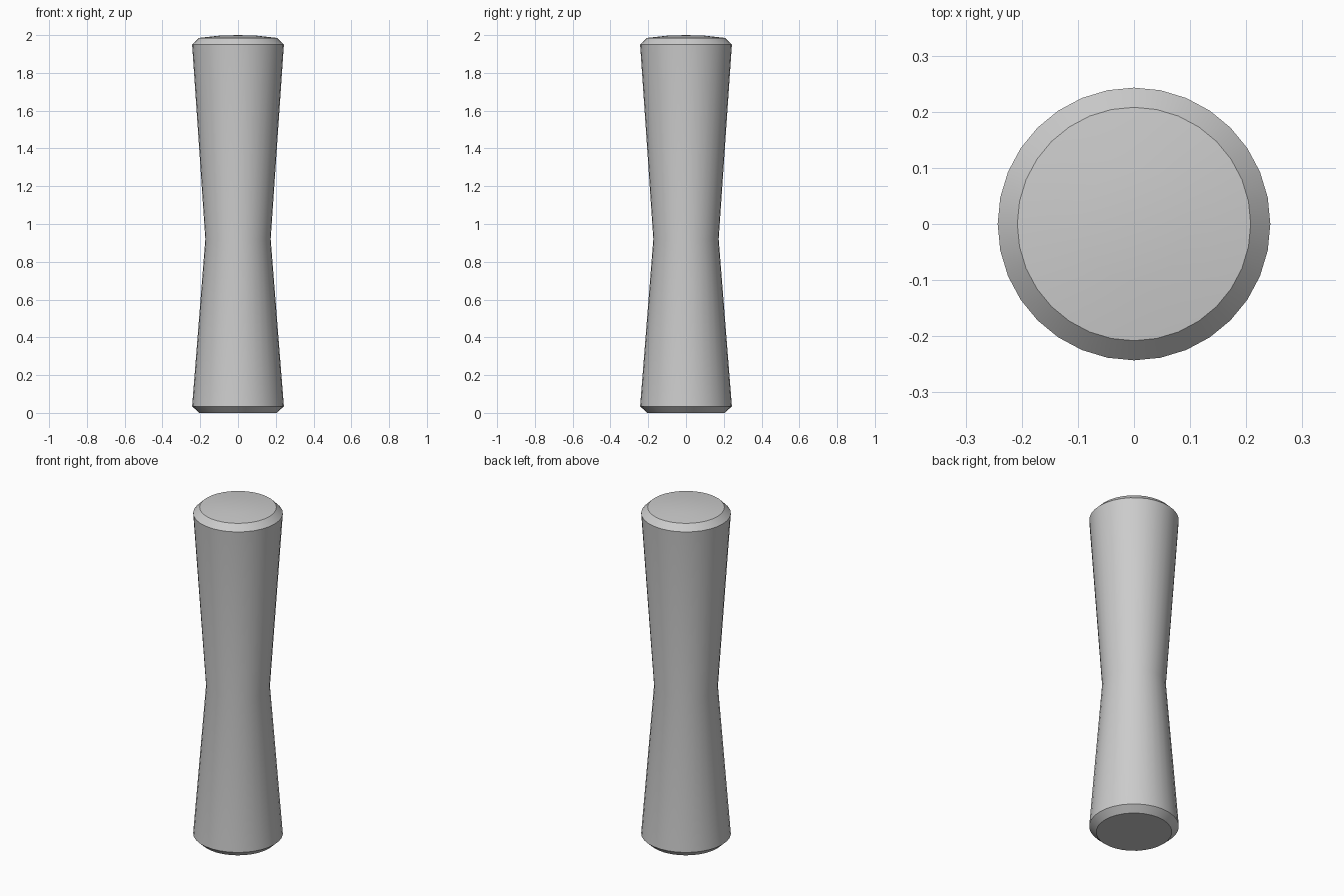
import bpy
import bmesh
import math

if "Cube" in bpy.data.objects:
    bpy.data.objects.remove(bpy.data.objects["Cube"], do_unlink=True)

# Plain grey finish
grey = bpy.data.materials.new("plain grey")
grey.use_nodes = True
colour = (0.6, 0.6, 0.6, 1)
grey.diffuse_color = colour
grey.node_tree.nodes["Principled BSDF"].inputs["Base Color"].default_value = colour

# Half profile (radius, height): flat base, chamfers, narrow waist, domed top
PROFILE = [(0, 0), (0.205, 0), (0.243, 0.035), (0.173, 0.92),
           (0.243, 1.95), (0.208, 1.985), (0.1, 1.997), (0, 2)]
SIDES = 32

# Lathe the profile around the vertical axis
bm = bmesh.new()
points = [bm.verts.new((r, 0, z)) for r, z in PROFILE]
edges = [bm.edges.new(pair) for pair in zip(points, points[1:])]
bmesh.ops.spin(bm, geom=points + edges, cent=(0, 0, 0), axis=(0, 0, 1),
               angle=math.tau, steps=SIDES, use_duplicate=False)
bmesh.ops.remove_doubles(bm, verts=bm.verts, dist=0.0005)
bmesh.ops.recalc_face_normals(bm, faces=bm.faces)
mesh = bpy.data.meshes.new("waisted_handle")
bm.to_mesh(mesh)
bm.free()
mesh.materials.append(grey)
handle = bpy.data.objects.new("waisted_handle", mesh)
bpy.context.collection.objects.link(handle)

# Smooth sides, crisp chamfers
bpy.ops.object.select_all(action="DESELECT")
handle.select_set(True)
bpy.context.view_layer.objects.active = handle
bpy.ops.object.shade_smooth_by_angle(angle=math.radians(30))
